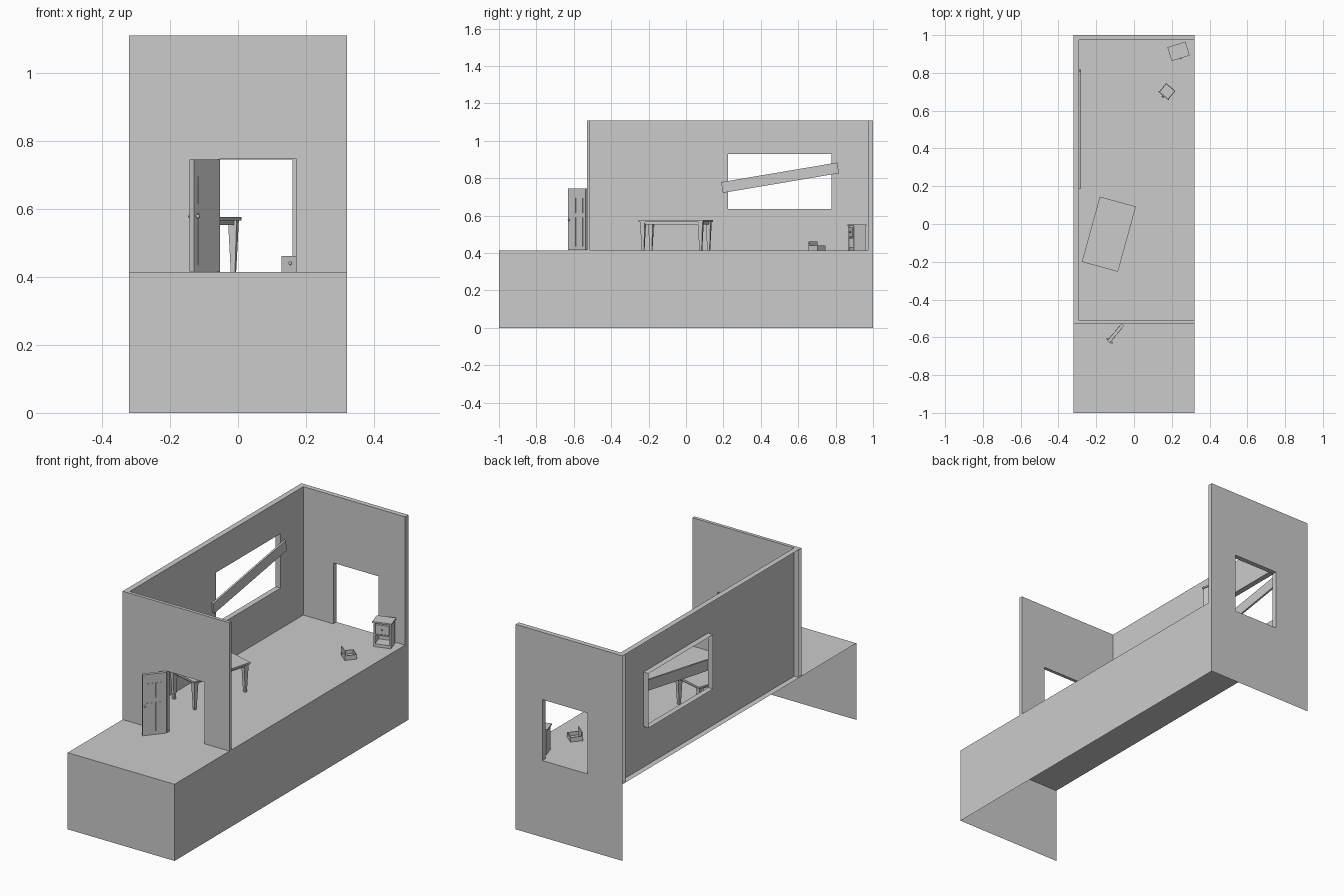
import bpy, bmesh
from math import radians
from mathutils import Matrix, Vector

if "Cube" in bpy.data.objects:
    bpy.data.objects.remove(bpy.data.objects["Cube"])

FLOOR, TOP, W = 0.415, 1.11, 0.32


def finish(name, bm, frame=None, fix=True):
    if fix:
        bmesh.ops.recalc_face_normals(bm, faces=bm.faces)
    me = bpy.data.meshes.new(name)
    bm.to_mesh(me)
    bm.free()
    ob = bpy.data.objects.new(name, me)
    bpy.context.collection.objects.link(ob)
    if frame:
        ob.matrix_world = frame
    return ob


def place(x, y, z, deg):
    return Matrix.Translation((x, y, z)) @ Matrix.Rotation(radians(deg), 4, 'Z')


def box(name, lo, hi, frame=None, taper=1.0):
    """Box between two corners; taper shrinks its bottom face."""
    bm = bmesh.new()
    lo, hi = Vector(lo), Vector(hi)
    mid, size = (lo + hi) / 2, hi - lo
    bmesh.ops.create_cube(bm, size=1)
    for v in bm.verts:
        k = taper if v.co.z < 0 else 1
        v.co = (mid.x + v.co.x * size.x * k, mid.y + v.co.y * size.y * k,
                mid.z + v.co.z * size.z)
    return finish(name, bm, frame)


def knob(name, pos, r, frame):
    bm = bmesh.new()
    bmesh.ops.create_uvsphere(bm, u_segments=10, v_segments=6, radius=r,
                              matrix=Matrix.Translation(pos))
    ob = finish(name, bm, frame)
    ob.data.shade_smooth()


def sheet(name, quads):
    bm = bmesh.new()
    for q in quads:
        bm.faces.new([bm.verts.new(p) for p in q])
    bmesh.ops.remove_doubles(bm, verts=bm.verts, dist=1e-5)
    finish(name, bm)


def door_wall(name, y0, y1, xl, xr, head):
    """Wall with a doorway, open at its left end and underside."""
    bm = bmesh.new()
    prof = [(-W, FLOOR), (-W, TOP), (W, TOP), (W, FLOOR),
            (xr, FLOOR), (xr, head), (xl, head), (xl, FLOOR)]
    face = bm.faces.new([bm.verts.new((x, y0, z)) for x, z in prof])
    ext = bmesh.ops.extrude_face_region(bm, geom=[face], use_keep_orig=True)
    for v in ext['geom']:
        if isinstance(v, bmesh.types.BMVert):
            v.co.y = y1
    bmesh.ops.recalc_face_normals(bm, faces=bm.faces)
    drop = [f for f in bm.faces
            if all(abs(v.co.x + W) < 1e-4 for v in f.verts)
            or all(abs(v.co.z - FLOOR) < 1e-4 for v in f.verts)]
    bmesh.ops.delete(bm, geom=drop, context='FACES')
    finish(name, bm, fix=False)


# Base: floor with front, right and back skirts (left and underside open)
corners = [(-W, -1), (W, -1), (W, 1), (-W, 1)]
base = [[(x, y, FLOOR) for x, y in corners]]
for a, b in zip(corners[:3], corners[1:]):
    base.append([(*a, 0), (*b, 0), (*b, FLOOR), (*a, FLOOR)])
sheet("floor_base", base)

# End walls with doorways
door_wall("front_wall", -0.53, -0.512, -0.053, 0.17, 0.748)
door_wall("back_wall", 0.973, 1.0, -0.11, 0.16, 0.745)

# Left wall: inner face with window hole, window reveal and top rim
XI, Y0, Y1 = -0.29, -0.512, 0.973
outer = [(Y0, FLOOR), (Y1, FLOOR), (Y1, TOP), (Y0, TOP)]
hole = [(0.225, 0.635), (0.778, 0.635), (0.778, 0.93), (0.225, 0.93)]
quads = [[(-W, Y0, TOP), (XI, Y0, TOP), (XI, Y1, TOP), (-W, Y1, TOP)]]
for i in range(4):
    j = (i + 1) % 4
    quads.append([(XI, *outer[i]), (XI, *outer[j]), (XI, *hole[j]), (XI, *hole[i])])
    quads.append([(XI, *hole[i]), (XI, *hole[j]), (-W, *hole[j]), (-W, *hole[i])])
sheet("left_wall", quads)

# Board nailed across the window
tilt = Matrix.Translation((-0.285, 0.503, 0.803)) @ Matrix.Rotation(radians(9.6), 4, 'X')
box("window_board", (-0.005, -0.315, -0.029), (0.005, 0.315, 0.029), tilt)

# Open door: local x runs from hinge to free edge
door = place(-0.0595, -0.5325, FLOOR, 230.5)
T = 0.0085
box("door_leaf", (0, -T, 0.001), (0.12, T, 0.33), door)
for s in (-1, 1):
    for i, (z0, z1) in enumerate([(0.02, 0.175), (0.20, 0.28)]):
        for j, u in enumerate((0.018, 0.066)):
            y = sorted((s * T, s * (T + 0.0015)))
            box(f"door_panel_{s}_{i}_{j}", (u, y[0], z0), (u + 0.036, y[1], z1), door)
    knob(f"door_knob_{s}", (0.11, s * (T + 0.006), 0.163), 0.006, door)

# Table with tapered legs
table = place(-0.133, -0.054, FLOOR, -15.4)
box("table_top", (-0.099, -0.179, 0.151), (0.099, 0.179, 0.161), table)
for sx in (-1, 1):
    box(f"table_side_apron_{sx}", (sx * 0.082 - 0.003, -0.155, 0.138),
        (sx * 0.082 + 0.003, 0.155, 0.151), table)
    box(f"table_end_apron_{sx}", (-0.08, sx * 0.162 - 0.003, 0.138),
        (0.08, sx * 0.162 + 0.003, 0.151), table)
    for sy in (-1, 1):
        x, y = sx * 0.080, sy * 0.160
        box(f"table_leg_{sx}_{sy}", (x - 0.013, y - 0.013, 0),
            (x + 0.013, y + 0.013, 0.151), table, taper=0.5)

# Bedside cabinet: upper drawer in place, lower bay empty
cab = place(0.236, 0.914, FLOOR, 17.5)
box("cabinet_top", (-0.05, -0.038, 0.130), (0.05, 0.038, 0.138), cab)
for s in (-1, 1):
    box(f"cabinet_side_{s}", (s * 0.041 - 0.004, -0.032, 0),
        (s * 0.041 + 0.004, 0.035, 0.130), cab)
box("cabinet_back", (-0.037, 0.029, 0), (0.037, 0.035, 0.130), cab)
box("cabinet_bottom", (-0.037, -0.031, 0), (0.037, 0.029, 0.016), cab)
box("cabinet_shelf", (-0.037, -0.031, 0.062), (0.037, 0.029, 0.068), cab)
box("cabinet_drawer", (-0.035, -0.035, 0.072), (0.035, 0.026, 0.122), cab)
knob("cabinet_knob", (0, -0.039, 0.098), 0.005, cab)

# Fallen drawer lying on the floor
dr = place(0.175, 0.701, FLOOR, -40)
box("drawer_front", (-0.035, -0.031, 0), (0.035, -0.025, 0.047), dr)
box("drawer_back", (-0.032, 0.027, 0), (0.032, 0.031, 0.025), dr)
box("drawer_bottom", (-0.028, -0.025, 0.001), (0.028, 0.027, 0.005), dr)
for s in (-1, 1):
    box(f"drawer_side_{s}", (s * 0.030 - 0.002, -0.025, 0),
        (s * 0.030 + 0.002, 0.027, 0.025), dr)
knob("drawer_knob", (0, -0.034, 0.025), 0.005, dr)
